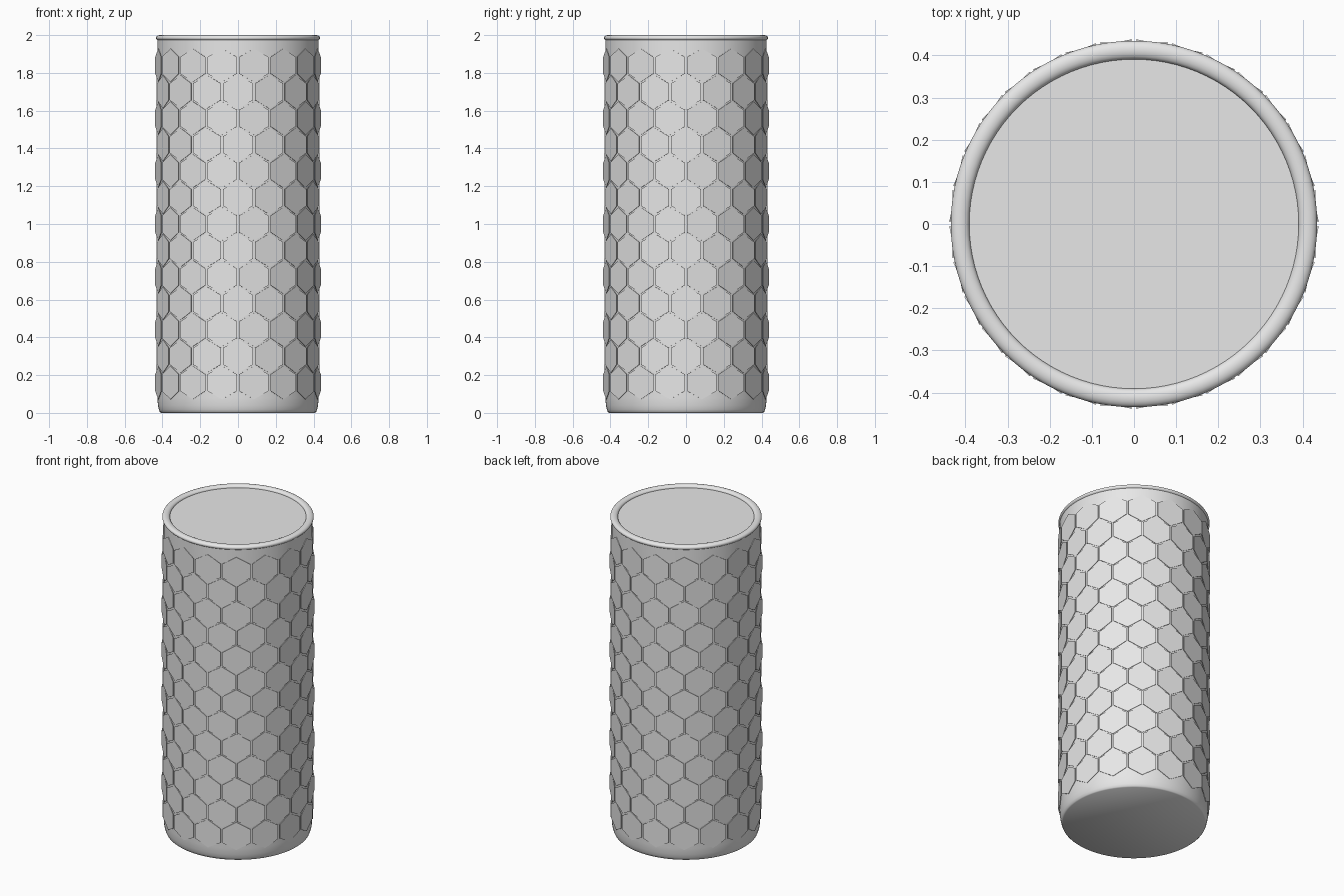
import bpy
import bmesh
from math import sin, cos, pi, radians, tan
from mathutils import Matrix, Vector

cube = bpy.data.objects.get("Cube")
if cube:
    bpy.data.objects.remove(cube, do_unlink=True)

grey = bpy.data.materials.new("light_grey")
grey.use_nodes = True
grey.diffuse_color = (0.8, 0.8, 0.8, 1)
grey.node_tree.nodes["Principled BSDF"].inputs["Base Color"].default_value = (0.8, 0.8, 0.8, 1)

SEGMENTS = 96


def finish(name, bm, smooth):
    bmesh.ops.recalc_face_normals(bm, faces=bm.faces)
    mesh = bpy.data.meshes.new(name)
    bm.to_mesh(mesh)
    bm.free()
    mesh.materials.append(grey)
    obj = bpy.data.objects.new(name, mesh)
    bpy.context.collection.objects.link(obj)
    if smooth:
        bpy.ops.object.select_all(action="DESELECT")
        obj.select_set(True)
        bpy.context.view_layer.objects.active = obj
        bpy.ops.object.shade_smooth_by_angle(angle=radians(40))
    return obj


def lathe(name, profile, closed=False, caps=False):
    """Spin (radius, height) points around z."""
    bm = bmesh.new()
    rings = []
    for r, z in profile:
        rings.append([bm.verts.new((r * cos(2 * pi * i / SEGMENTS), r * sin(2 * pi * i / SEGMENTS), z))
                      for i in range(SEGMENTS)])
    pairs = list(zip(rings, rings[1:]))
    if closed:
        pairs.append((rings[-1], rings[0]))
    for a, b in pairs:
        for i in range(SEGMENTS):
            j = (i + 1) % SEGMENTS
            bm.faces.new((a[i], a[j], b[j], b[i]))
    if caps:
        bm.faces.new(rings[0][::-1])
        bm.faces.new(rings[-1])
    return finish(name, bm, True)


# Solid body with a rounded foot and a flat lid just under the rim
lathe("body", [(0.408, 0), (0.414, 0.005), (0.419, 0.018), (0.424, 0.04), (0.427, 0.08),
               (0.427, 1.985)], caps=True)

# Rounded rim ring
lathe("rim", [(0.413 + 0.022 * cos(2 * pi * k / 16), 1.985 + 0.015 * sin(2 * pi * k / 16))
              for k in range(16)], closed=True)

# Flat hexagonal plates, staggered row by row and tangent to the body
COLUMNS, ROWS, PITCH = 16, 13, 0.14
APOTHEM, THICKNESS, GAP = 0.431, 0.003, 0.011
half_width = APOTHEM * tan(pi / COLUMNS) - GAP / 2
half_height = PITCH * 2 / 3 - GAP / 2
outline = [(0, 1), (1, 0.5), (1, -0.5), (0, -1), (-1, -0.5), (-1, 0.5)]

bm = bmesh.new()
for row in range(ROWS):
    z = 1 + (row - (ROWS - 1) / 2) * PITCH
    stagger = 0.5 if row % 2 == 0 else 0
    for col in range(COLUMNS):
        turn = Matrix.Rotation(2 * pi * (col + stagger) / COLUMNS, 3, "Z")
        front, back = [[bm.verts.new(turn @ Vector((x * half_width, -depth, z + h * half_height)))
                        for x, h in outline] for depth in (APOTHEM, APOTHEM - THICKNESS)]
        bm.faces.new(front)
        bm.faces.new(back[::-1])
        for i in range(6):
            j = (i + 1) % 6
            bm.faces.new((front[i], back[i], back[j], front[j]))
finish("hexagon_plates", bm, False)
